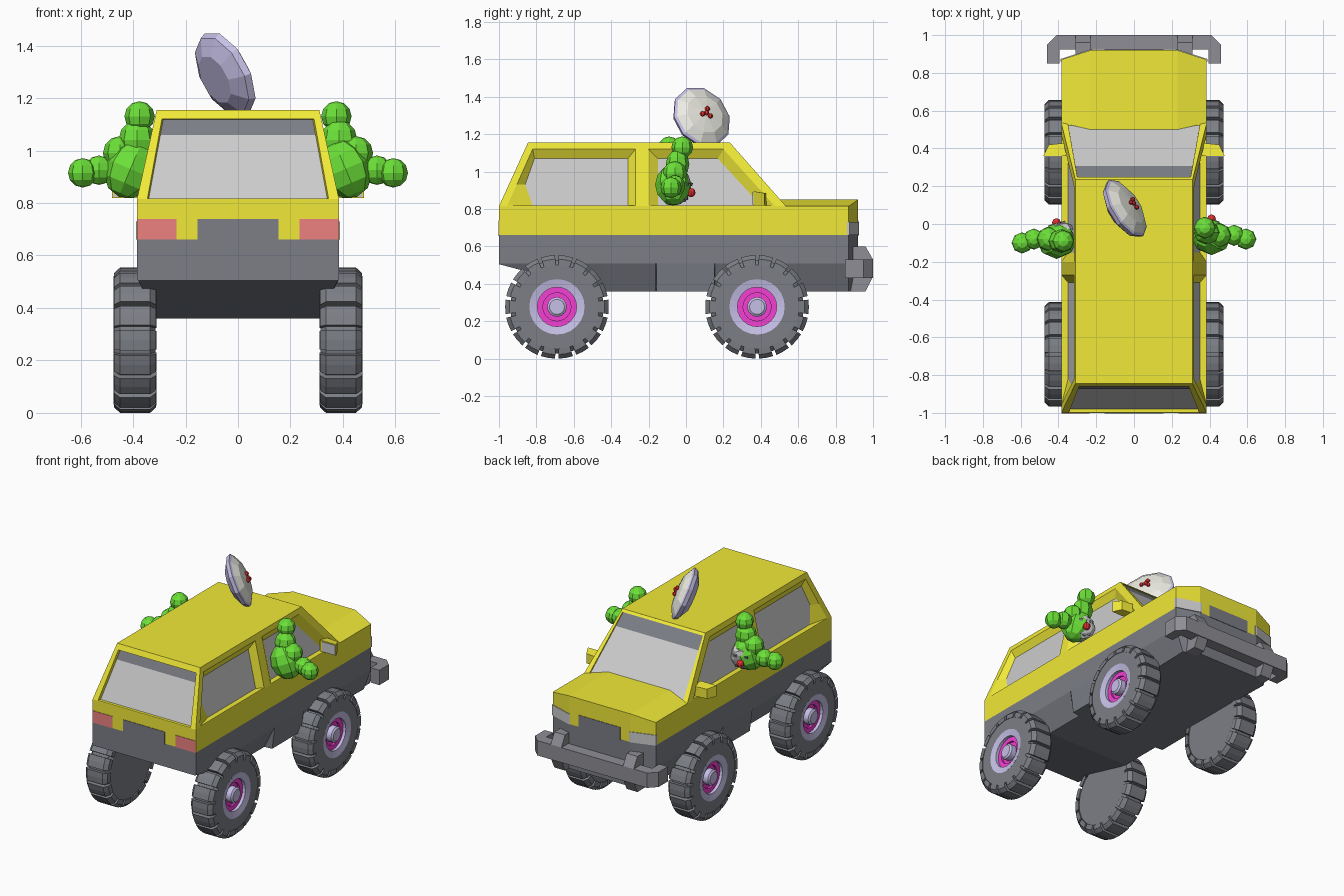
import bpy, bmesh
from math import sin, cos, pi, radians
from mathutils import Vector

if "Cube" in bpy.data.objects:
    bpy.data.objects.remove(bpy.data.objects["Cube"])


def mat(name, r, g, b):
    m = bpy.data.materials.new(name)
    m.diffuse_color = (r, g, b, 1)
    m.use_nodes = True
    m.node_tree.nodes["Principled BSDF"].inputs["Base Color"].default_value = m.diffuse_color
    return m


YELLOW, DARK = mat("yellow", .88, .82, .04), mat("dark", .2, .21, .24)
TYRE, GLASS = mat("rubber", .2, .21, .235), mat("glass", .72, .72, .72)
RED, PURPLE = mat("red", .85, .22, .22), mat("purple", .57, .53, .8)
PINK, GREEN = mat("pink", .9, .05, .65), mat("green", .15, .75, .04)
CREAM, NOSE = mat("cream", .85, .85, .78), mat("nose_red", .8, .03, .03)
GREY = mat("light_grey", .7, .7, .7)
BUMPER = mat("bumper", .27, .27, .3)


def finish(name, bm, mats):
    bmesh.ops.recalc_face_normals(bm, faces=bm.faces)
    me = bpy.data.meshes.new(name)
    bm.to_mesh(me)
    bm.free()
    for m in mats:
        me.materials.append(m)
    ob = bpy.data.objects.new(name, me)
    bpy.context.collection.objects.link(ob)
    return ob


def hulls(name, groups, m):
    """One object made of the convex hull of each point group."""
    bm = bmesh.new()
    for pts in groups:
        bmesh.ops.convex_hull(bm, input=[bm.verts.new(p) for p in pts])
    bmesh.ops.dissolve_limit(bm, angle_limit=.01, verts=bm.verts, edges=bm.edges)
    return finish(name, bm, [m])


def box(x0, x1, y0, y1, z0, z1):
    return [(x, y, z) for x in (x0, x1) for y in (y0, y1) for z in (z0, z1)]


def lathe(name, prof, mats, n, centre, axis):
    """Spin (radius, height) points round an axis, one material per band."""
    bm = bmesh.new()
    used = list(dict.fromkeys(mats))
    rings = [[bm.verts.new((r * cos(2 * pi * i / n), r * sin(2 * pi * i / n), h))
              for i in range(n)] for r, h in prof]
    for a, b, m in zip(rings, rings[1:], mats):
        for i in range(n):
            j = (i + 1) % n
            bm.faces.new((a[i], a[j], b[j], b[i])).material_index = used.index(m)
    bmesh.ops.remove_doubles(bm, verts=bm.verts, dist=.0005)
    ob = finish(name, bm, used)
    ob.location = centre
    ob.rotation_euler = Vector(axis).to_track_quat('Z', 'Y').to_euler()
    return ob


def ball(name, c, r, m, scale=(1, 1, 1), rot=(0, 0, 0), u=8, v=6):
    bm = bmesh.new()
    bmesh.ops.create_uvsphere(bm, u_segments=u, v_segments=v, radius=r)
    ob = finish(name, bm, [m])
    ob.location, ob.scale, ob.rotation_euler = c, scale, rot
    return ob


def window(name, f, inward, outer, opening, glass, depth, strip=None):
    """Frame, recess and pane laid out in 2D on the sloped plane f."""
    bm = bmesh.new()
    off = Vector(inward) * depth
    o, p = ([bm.verts.new(f(*q)) for q in pts] for pts in (outer, opening))
    g = [bm.verts.new(Vector(f(*q)) + off) for q in glass]
    n = len(o)
    for i in range(n):
        j = (i + 1) % n
        bm.faces.new((o[i], o[j], p[j], p[i]))
        bm.faces.new((p[i], p[j], g[j], g[i]))
    bm.faces.new(g).material_index = 1
    if strip:
        s = [bm.verts.new(Vector(f(*q)) + off * .8) for q in strip]
        bm.faces.new(s).material_index = 2
    finish(name, bm, [YELLOW, GLASS, DARK])


# Lower body: loft of tapered sections, narrower beside the wheels
sections = [(-1, .385, .38, .505), (-.45, .385, .31, .36), (-.162, .385, .31, .36),
            (-.158, .385, .365, .36), (.152, .385, .365, .36), (.156, .385, .31, .36),
            (.87, .385, .33, .36), (.92, .23, .23, .36)]
bm = bmesh.new()
rings = [[bm.verts.new(p) for p in ((-xt, y, .66), (-xt, y, .51), (-xb, y, zb),
                                    (xb, y, zb), (xt, y, .51), (xt, y, .66))]
         for y, xt, xb, zb in sections]
for a, b in zip(rings, rings[1:]):
    for i in range(6):
        bm.faces.new((a[i], a[i - 1], b[i - 1], b[i]))
bm.faces.new(rings[0])
bm.faces.new(rings[-1])
finish("lower_body", bm, [DARK])

# Yellow belt, raised hood and roof
outline = [(-.385, -1), (.385, -1), (.385, .87), (.23, .92), (-.23, .92), (-.385, .87)]
hulls("body_belt", [[(x, y, z) for x, y in outline for z in (.66, .815)]], YELLOW)
hulls("hood", [[(s * x, y, z) for s in (1, -1) for x, y, z in
                ((.385, .535, .814), (.23, .5, .85), (.385, .87, .814),
                 (.23, .92, .85), (.23, .92, .814))]], YELLOW)
hulls("roof", [[(s * x, y, z) for s in (1, -1) for x, y, z in
                ((.31, -.845, 1.155), (.31, .235, 1.155), (.3, -.84, 1.14), (.3, .23, 1.14))]],
      YELLOW)

# Cabin windows
for s, tag in ((1, "right"), (-1, "left")):
    def side(y, z, s=s):
        return (s * (.385 - .2206 * (z - .815)), y, z)
    window(tag + "_rear_window", side, (-s, 0, 0),
           [(-1, .815), (-.95, .925), (-.845, 1.155), (-.235, 1.155), (-.235, .815)],
           [(-.955, .82), (-.905, .93), (-.82, 1.12), (-.27, 1.12), (-.27, .82)],
           [(-.82, .82), (-.86, .93), (-.81, 1.07), (-.31, 1.07), (-.31, .82)], .035)
    window(tag + "_front_window", side, (-s, 0, 0),
           [(-.235, .815), (-.235, 1.155), (.235, 1.155), (.535, .815)],
           [(-.2, .82), (-.2, 1.12), (.2, 1.12), (.47, .82)],
           [(-.15, .82), (-.15, 1.07), (.17, 1.07), (.4, .82)], .035)


def quad(b, t, z0, z1):
    return [(-b, z0), (b, z0), (t, z1), (-t, z1)]


window("tailgate_window", lambda x, z: (x, -1 + (z - .815) * .456, z), (0, 1, 0),
       quad(.385, .31, .815, 1.155), quad(.345, .29, .818, 1.12),
       quad(.34, .285, .818, 1.118), .02, quad(.295, .285, 1.06, 1.118))
window("windshield", lambda x, z: (x, .535 - (z - .815) * .882, z), (0, -1, 0),
       quad(.385, .31, .815, 1.155), quad(.35, .3, .818, 1.14),
       quad(.348, .298, .818, 1.138), .01, quad(.311, .298, 1.065, 1.138))

# Tail panel, grille and lamps
hulls("tail_panel", [box(-.155, .155, -1.003, -.99, .655, .74)], DARK)
hulls("grille", [box(-.155, .155, .9, .923, .655, .74)], DARK)
hulls("tail_lights", [box(s * .235, s * .384, -1.003, -.99, .66, .74) for s in (1, -1)], RED)
hulls("headlights", [[(s * x, y, z) for z in (.66, .73) for x, y in
                      ((.22, .924), (.232, .924), (.388, .874), (.388, .86), (.22, .9))]
                     for s in (1, -1)], GREY)

# Front bumper bar with two brackets
bar = [[(x, y, z) for x, y in ((-.46, .95), (-.41, 1), (.41, 1), (.46, .95),
                               (.46, .925), (-.46, .925)) for z in (.43, .53)]]
bar += [box(s * .395, s * .46, .85, .925, .43, .53) for s in (1, -1)]
bar += [[(s * x, y, z) for x in (.23, .31) for y, z in
         ((.88, .36), (.96, .36), (1, .44), (1, .53), (.96, .6), (.88, .6))] for s in (1, -1)]
hulls("front_bumper", bar, BUMPER)

# Wing mirrors
hulls("mirrors", [[(s * x, y, z) for x, y, z in
                   ((.36, .36, .82), (.36, .36, .895), (.48, .36, .82), (.48, .36, .895),
                    (.36, .43, .82), (.36, .43, .885), (.45, .42, .82), (.45, .42, .885))]
                  for s in (1, -1)], YELLOW)
hulls("mirror_glass", [box(s * .38, s * .475, .355, .362, .823, .89) for s in (1, -1)], GREY)

# Wheels: tyre, tread blocks and layered rim
HZ = .277
for s in (1, -1):
    for y in (-.69, .38):
        tag = ("right" if s > 0 else "left") + ("_rear" if y < 0 else "_front")
        lathe(tag + "_tyre", [(0, .315), (.22, .315), (.25, .335), (.25, .45), (.225, .472),
                              (.145, .472), (.145, .45)], [TYRE] * 6, 36, (0, y, HZ), (s, 0, 0))
        blocks = []
        for i in range(18):
            pts = []
            for d in (-8, 0, 8):
                a = radians(i * 20 + d)
                for r, x in ((.225, .31), (.255, .312), (.277, .335),
                             (.277, .45), (.255, .473), (.225, .475)):
                    pts.append((s * x, y + r * cos(a), HZ + r * sin(a)))
            blocks.append(pts)
        hulls(tag + "_tread", blocks, TYRE)
        lathe(tag + "_rim", [(.148, .474), (.105, .465), (.105, .445), (.075, .445), (.075, .43),
                             (.052, .43), (.052, .465), (.04, .474), (0, .474)],
              [PURPLE, PURPLE, PINK, PINK, PINK, PURPLE, PURPLE, PURPLE],
              24, (0, y, HZ), (s, 0, 0))

# Tilted roof dish with berry-like nubs
c, axis = Vector((-.05, .08, 1.29)), Vector((.78, .48, .4)).normalized()
lathe("roof_dish", [(0, -.05), (.1, -.05), (.165, -.015), (.175, .01), (.16, .018),
                    (.11, .045), (0, .058)],
      [PURPLE, PURPLE, PURPLE, PURPLE, CREAM, CREAM], 10, c, axis)
u = axis.cross(Vector((0, 0, 1))).normalized()
w = axis.cross(u)
for i, (a, b) in enumerate(((0, 0), (.026, .006), (-.02, .018), (-.012, -.024))):
    ball(f"dish_nub_{i}", c + axis * .062 + u * a + w * b, .014, NOSE, u=6, v=5)

# Green passengers leaning out of the front windows
for s, tag, dy, lean in ((1, "right", 0, .03), (-1, "left", -.02, -.02)):
    def at(x, y, z, s=s, dy=dy):
        return Vector((s * x, y + dy, z))
    ball(tag + "_passenger_body", at(.41, -.07, .93), .1, GREEN, (1, .95, 1.15), (0, -s * .4, 0))
    ball(tag + "_passenger_shoulder", at(.385, -.06 + lean * .5, 1.04), .07, GREEN, (1, .9, 1.1))
    ball(tag + "_passenger_chest", at(.45, -.06, .99), .065, GREEN)
    ball(tag + "_passenger_upper_fist", at(.375, -.05 + lean, 1.13), .058, GREEN)
    ball(tag + "_passenger_forearm", at(.53, -.06, .925), .056, GREEN)
    ball(tag + "_passenger_lower_fist", at(.592, -.08, .915), .056, GREEN)
    n = Vector((s * .25, .9, -.3)).normalized()
    f = at(.4, -.01, .9)
    lathe(tag + "_passenger_face", [(.09, -.035), (.075, .005), (.05, .02), (0, .026)],
          [GREY] * 3, 8, f, n)
    ball(tag + "_passenger_nose", f + n * .04, .024, NOSE)
    side_dir = n.cross(Vector((0, 0, 1))).normalized()
    up = side_dir.cross(n)
    marks = []
    for a, b in ((-.035, .04), (.035, .04), (-.03, -.04), (0, -.05), (.03, -.04)):
        p = f + n * .016 + side_dir * a + up * b
        marks.append([p + side_dir * i * .011 + up * j * .008 + n * k * .007
                      for i in (-1, 1) for j in (-1, 1) for k in (-1, 1)])
    hulls(tag + "_passenger_face_marks", marks, DARK)
